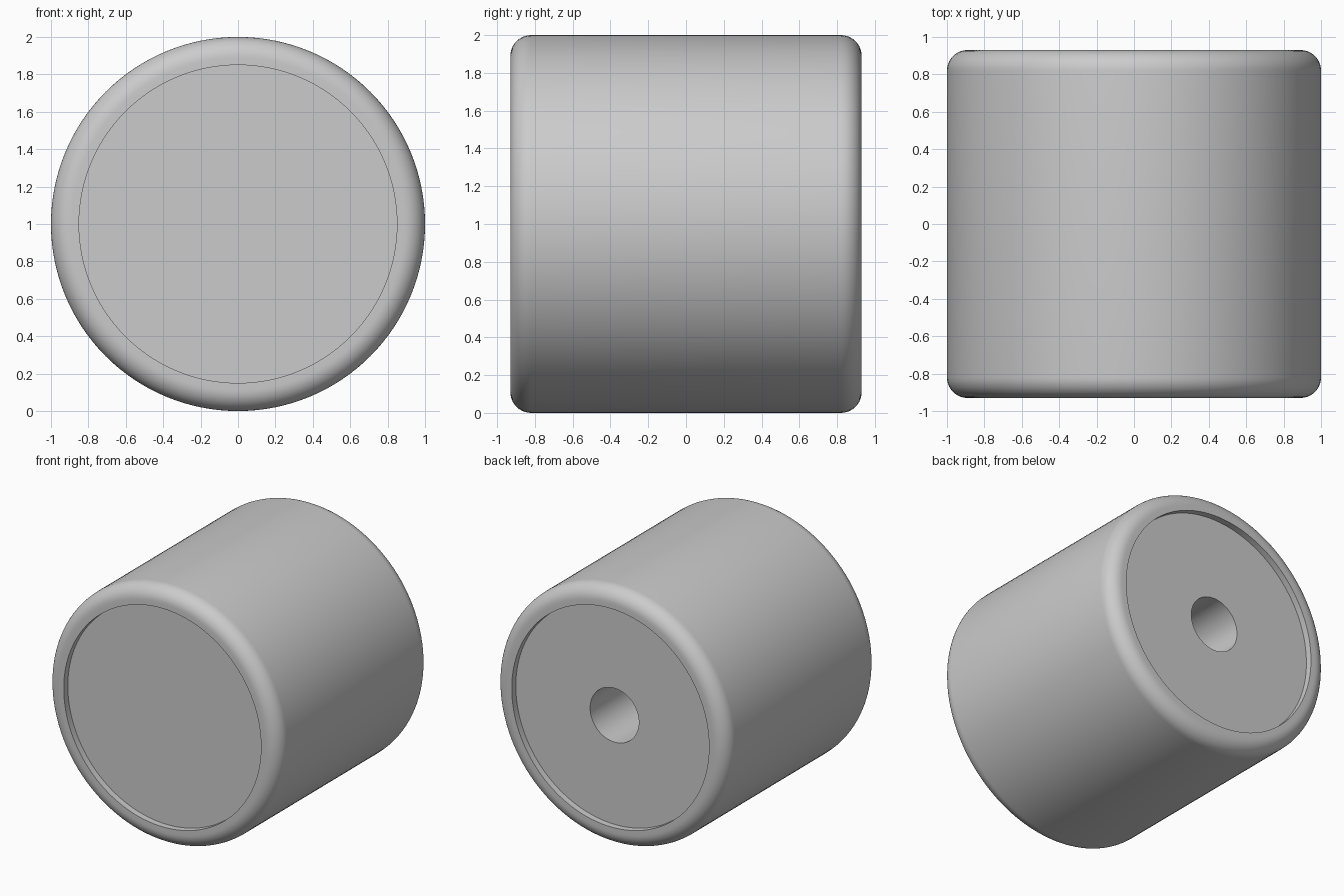
import bpy, bmesh, math
from mathutils import Vector, Matrix

cube = bpy.data.objects.get("Cube")
if cube:
    bpy.data.objects.remove(cube, do_unlink=True)

RADIUS, HALF, FILLET = 1.0, 0.93, 0.11
RECESS_R, RECESS_D = 0.85, 0.05
HOLE_R, HOLE_D = 0.21, 1.2
SEGMENTS = 128

grey = bpy.data.materials.new("light_grey")
colour = (0.6, 0.6, 0.6, 1)
grey.diffuse_color = colour
grey.use_nodes = True
grey.node_tree.nodes["Principled BSDF"].inputs["Base Color"].default_value = colour


def rounded_rim(side):
    """Profile (radius, y) from the recess lip round to the outer wall."""
    centre_r, centre_y = RADIUS - FILLET, HALF - FILLET
    arc = [(centre_r + FILLET * math.sin(a), side * (centre_y + FILLET * math.cos(a)))
           for a in (math.pi / 2 * i / 10 for i in range(11))]
    return [(RECESS_R, side * HALF)] + arc


def lathe(name, profile):
    """Revolve a profile around the y axis, centred at z = 1."""
    bm = bmesh.new()
    verts = [bm.verts.new((r, y, 0)) for r, y in profile]
    edges = [bm.edges.new(pair) for pair in zip(verts, verts[1:])]
    bmesh.ops.spin(bm, geom=verts + edges, cent=(0, 0, 0), axis=(0, 1, 0),
                   angle=math.tau, steps=SEGMENTS, use_duplicate=False)
    bmesh.ops.remove_doubles(bm, verts=bm.verts, dist=1e-4)
    bmesh.ops.recalc_face_normals(bm, faces=bm.faces)
    bmesh.ops.transform(bm, matrix=Matrix.Translation(Vector((0, 0, RADIUS))), verts=bm.verts)
    mesh = bpy.data.meshes.new(name)
    bm.to_mesh(mesh)
    bm.free()
    mesh.materials.append(grey)
    obj = bpy.data.objects.new(name, mesh)
    bpy.context.collection.objects.link(obj)
    bpy.ops.object.select_all(action='DESELECT')
    obj.select_set(True)
    bpy.context.view_layer.objects.active = obj
    bpy.ops.object.shade_smooth_by_angle(angle=math.radians(30))
    return obj


# Roller: recessed front face, rounded rims, recessed back face, blind axle hole
floor = HALF - RECESS_D
front = [(0, -floor), (RECESS_R, -floor)] + rounded_rim(-1)
back = rounded_rim(1)[::-1] + [(RECESS_R, floor), (HOLE_R, floor)]
hole = [(HOLE_R, floor - HOLE_D), (0, floor - HOLE_D)]
lathe("roller_body", front + back + hole)
